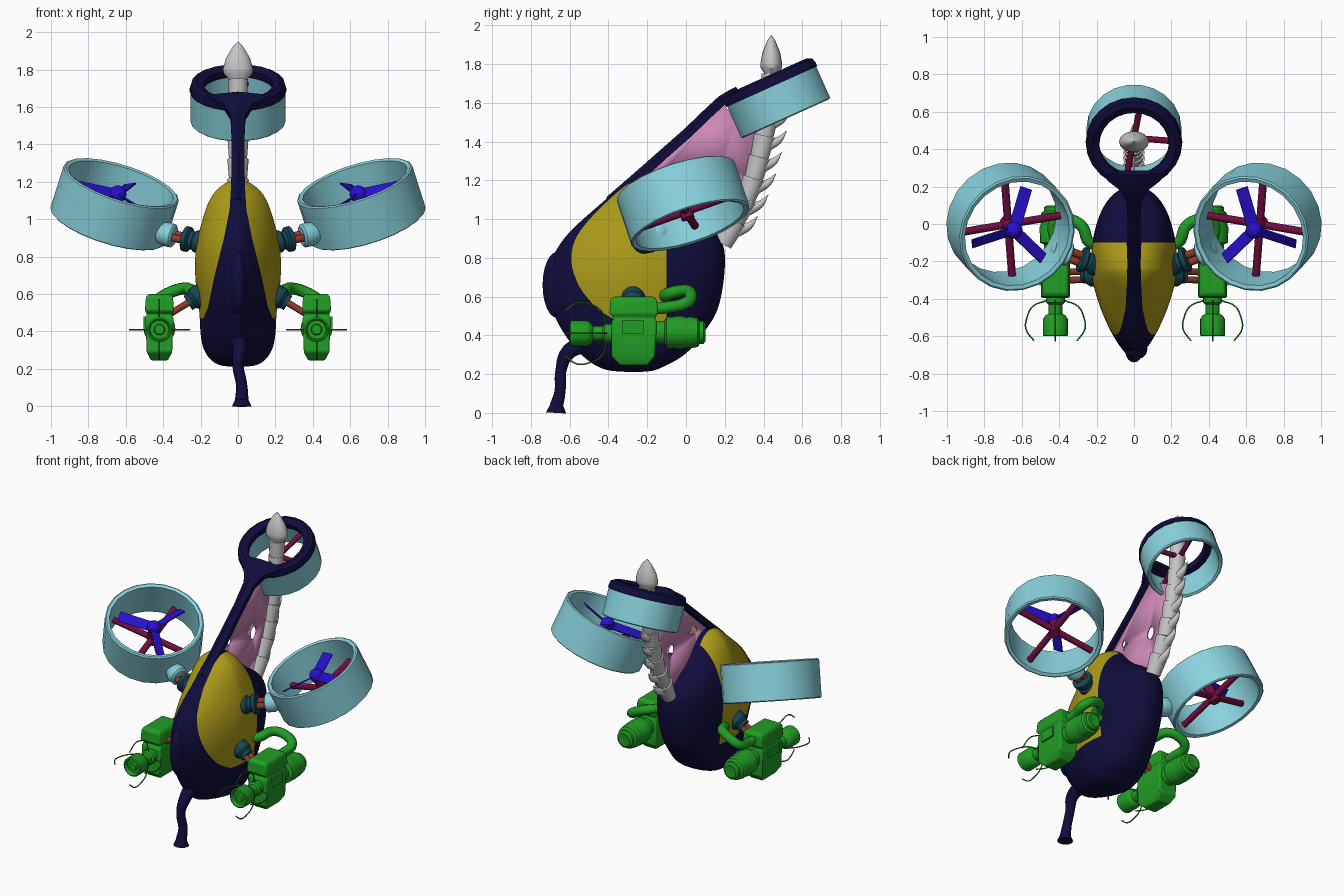
import bpy, bmesh, math
from mathutils import Vector, Matrix

cube = bpy.data.objects.get("Cube")
if cube:
    bpy.data.objects.remove(cube, do_unlink=True)


def material(name, *rgb):
    m = bpy.data.materials.new(name)
    m.use_nodes = True
    m.diffuse_color = (*rgb, 1)
    m.node_tree.nodes["Principled BSDF"].inputs["Base Color"].default_value = (*rgb, 1)
    return m


NAVY = material("navy", .005, .004, .045)
YELLOW = material("mustard", .42, .33, .01)
CYAN = material("pale cyan", .25, .64, .72)
GREEN = material("green", .015, .34, .018)
PINK = material("pink", .62, .25, .48)
GREY = material("light grey", .56, .56, .56)
CRIMSON = material("crimson", .17, .004, .05)
BLUE = material("blue", .022, .005, .62)
TEAL = material("dark teal", .008, .06, .09)
RUST = material("rust", .28, .04, .025)
UP = Vector((0, 0, 1))


def finish(name, bm, mat, matrix=Matrix(), angle=35):
    bmesh.ops.recalc_face_normals(bm, faces=bm.faces)
    me = bpy.data.meshes.new(name)
    bm.to_mesh(me)
    bm.free()
    me.transform(matrix)
    me.materials.append(mat)
    me.shade_smooth()
    me.set_sharp_from_angle(angle=math.radians(angle))
    ob = bpy.data.objects.new(name, me)
    bpy.context.collection.objects.link(ob)
    return ob


def loft(rings, closed=False):
    bm = bmesh.new()
    rows = [[bm.verts.new(p) for p in ring] for ring in rings]
    n = len(rows[0])
    for a, b in zip(rows, rows[1:] + rows[:1] if closed else rows[1:]):
        for i in range(n):
            bm.faces.new((a[i], a[(i + 1) % n], b[(i + 1) % n], b[i]))
    if not closed:
        bm.faces.new(rows[0])
        bm.faces.new(rows[-1])
    return bm


def frame(loc, axis, scale=(1, 1, 1)):
    turn = UP.rotation_difference(Vector(axis)).to_matrix().to_4x4()
    return Matrix.Translation(loc) @ turn @ Matrix.Diagonal((*scale, 1))


def lathe(name, profile, mat, loc, axis=UP, segs=20, closed=False, scale=(1, 1, 1)):
    angles = [2 * math.pi * i / segs for i in range(segs)]
    rings = [[(r * math.cos(a), r * math.sin(a), h) for a in angles] for r, h in profile]
    return finish(name, loft(rings, closed), mat, frame(loc, axis, scale))


def rod(name, p, q, r1, mat, r2=None, segs=12):
    d = Vector(q) - Vector(p)
    return lathe(name, [(r1, 0), (r1 if r2 is None else r2, d.length)], mat, p, d, segs)


def ball(name, loc, scale, mat):
    bm = bmesh.new()
    bmesh.ops.create_uvsphere(bm, u_segments=20, v_segments=12, radius=1)
    return finish(name, bm, mat, Matrix.Translation(loc) @ Matrix.Diagonal((*scale, 1)))


def tube(name, points, radius, mat, radii=None, steps=5):
    cu = bpy.data.curves.new(name, "CURVE")
    cu.dimensions = "3D"
    cu.bevel_depth, cu.bevel_resolution, cu.use_fill_caps = radius, 3, True
    sp = cu.splines.new("BEZIER")
    sp.resolution_u = steps
    sp.bezier_points.add(len(points) - 1)
    for i, (bp, p) in enumerate(zip(sp.bezier_points, points)):
        bp.co, bp.radius = p, radii[i] if radii else 1
        bp.handle_left_type = bp.handle_right_type = "AUTO"
    cu.materials.append(mat)
    ob = bpy.data.objects.new(name, cu)
    bpy.context.collection.objects.link(ob)


# Hull: height, front y, back y, half width
MID, REAR, LOW = -.24, -.1, .47
SECTIONS = [(.21, -.38, -.18, .08), (.235, -.46, -.12, .14), (.3, -.55, .01, .19),
            (.4, -.63, .08, .205), (.5, -.685, .16, .205), (.62, -.735, .19, .225),
            (.75, -.72, .205, .235), (.87, -.66, .205, .225), (.95, -.59, .14, .205),
            (1.02, -.51, .02, .185), (1.08, -.44, -.05, .165), (1.15, -.36, -.1, .13),
            (1.21, -.28, -.17, .05)]


def hull_ring(z, front, back, w):
    ring = []
    for i in range(32):
        a = 2 * math.pi * i / 32
        c, s = math.cos(a), math.sin(a)
        e, reach = (1.45, MID - front) if s < 0 else (2.2, back - MID)
        ring.append((w * math.copysign(abs(c) ** (2 / e), c),
                     MID + reach * math.copysign(abs(s) ** (2 / e), s), z))
    return ring


hull = finish("hull", loft([hull_ring(*s) for s in SECTIONS]), NAVY)
sub = hull.modifiers.new("smooth", "SUBSURF")
sub.levels = 2
smooth = bpy.data.meshes.new_from_object(hull.evaluated_get(bpy.context.evaluated_depsgraph_get()))
hull.modifiers.clear()
hull.data = smooth
smooth.materials.append(YELLOW)

# Side panels, cut along the edges of the front stripe
STRIPE = [(.47, .185), (.53, .16), (.7, .125), (.9, .075), (1.05, .045), (1.3, .03)]
bm = bmesh.new()
bm.from_mesh(smooth)


def cut(faces, co, no):
    geom = set(faces) | {e for f in faces for e in f.edges} | {v for f in faces for v in f.verts}
    bmesh.ops.bisect_plane(bm, geom=list(geom), dist=1e-5, plane_co=co, plane_no=no)


cut(bm.faces[:], (0, REAR, 0), (0, 1, 0))
for z, x in STRIPE:
    cut(bm.faces[:], (0, 0, z), UP)
for (z0, x0), (z1, x1) in zip(STRIPE, STRIPE[1:]):
    for s in (1, -1):
        band = [f for f in bm.faces if z0 < f.calc_center_median().z < z1
                and f.calc_center_median().y < REAR]
        cut(band, (s * x0, 0, z0), (z1 - z0, 0, -s * (x1 - x0)))
for f in bm.faces:
    c = f.calc_center_median()
    f.material_index = 0
    for (z0, x0), (z1, x1) in zip(STRIPE, STRIPE[1:]):
        if c.y < REAR and z0 < c.z < z1 and abs(c.x) > x0 + (x1 - x0) * (c.z - z0) / (z1 - z0):
            f.material_index = 1
bm.to_mesh(smooth)
bm.free()
smooth.shade_smooth()

ball("nose_bump", (0, -.665, .66), (.05, .075, .17), NAVY)
tube("front_leg", [(0, -.52, .36), (.01, -.61, .31), (.0, -.645, .22), (.02, -.65, .11), (.02, -.67, .03)],
     .033, NAVY, [1.5, 1.2, .9, .9, 1.1])
rod("front_foot", (.02, -.67, 0), (.02, -.668, .035), .052, NAVY, .036)

# Tail beam flaring into the top ring
BEAM = [(-.4, 1.08, .04), (-.25, 1.21, .036), (0, 1.43, .034), (.12, 1.545, .04),
        (.18, 1.6, .075), (.23, 1.63, .14), (.27, 1.65, .17)]
finish("tail_beam", loft([[(-w, y, z + .015), (0, y - .012, z + .032), (w, y, z + .015),
                           (w, y + .015, z - .015), (-w, y + .015, z - .015)]
                          for y, z, w in BEAM]), NAVY)
TAIL = Vector((0, -.41, .912))
lathe("tail_ring", [(.258, -.01), (.25, .018), (.225, .03), (.185, .012), (.188, -.03), (.258, -.03)],
      NAVY, (0, .43, 1.71), TAIL, 24, True)


def duct(name, loc, axis, r, half, wall):
    lathe(name, [(r, -half), (r, half), (r - wall * .3, half + .006), (r - wall, half),
                 (r - wall, -half), (r - wall * .3, -half - .006)], CYAN, loc, axis, 22, True)


duct("tail_duct", (0, .473, 1.615), TAIL, .254, .1, .025)
turn = frame((0, .46, 1.63), TAIL)
for i, deg in enumerate((-5, 80, 260)):
    a = math.radians(deg)
    rod(f"tail_strut_{i}", turn @ Vector((0, 0, 0)),
        turn @ Vector((.235 * math.cos(a), .235 * math.sin(a), 0)), .017, CRIMSON)

# Web with two holes between beam and spine
bm = bmesh.new()
outer = [(-.3, 1.14), (.19, 1.59), (.26, 1.52), (.42, 1.45), (.37, 1.24), (.2, .9), (-.15, .9)]
holes = [[(cy + ry * math.cos(i * math.pi / 8), cz + rz * math.sin(i * math.pi / 8)) for i in range(16)]
         for cy, cz, ry, rz in ((.17, 1.19, .035, .045), (-.1, 1.23, .02, .025))]
for loop in [outer] + holes:
    vs = [bm.verts.new((0, y, z)) for y, z in loop]
    for a, b in zip(vs, vs[1:] + vs[:1]):
        bm.edges.new((a, b))
bmesh.ops.triangle_fill(bm, use_beauty=True, edges=bm.edges[:])
web = finish("tail_web", bm, PINK)
thick = web.modifiers.new("thickness", "SOLIDIFY")
thick.thickness, thick.offset = .012, 0

# Spine of tapered segments with rear spikes and a pointed tip
SPINE = [(.19, .87), (.255, .99), (.31, 1.1), (.35, 1.21), (.38, 1.32), (.405, 1.43),
         (.425, 1.54), (.437, 1.64), (.44, 1.75)]
for i, ((y0, z0), (y1, z1)) in enumerate(zip(SPINE, SPINE[1:])):
    rod(f"spine_segment_{i}", (0, y0, z0), (0, y1, z1), .048, GREY, .06 - .001 * i, 14)
    if i < 6:
        tube(f"spine_spike_{i}", [(0, y1 + .01, z1 - .05), (0, y1 + .07, z1 - .025), (0, y1 + .115, z1 + .025)],
             .035, GREY, [1, .6, .03])
lathe("spine_tip", [(.045, -.03), (.05, .03), (.078, .06), (.08, .085), (.065, .14), (.03, .2), (.001, .23)],
      GREY, (0, .44, 1.72), UP, 16, scale=(1, .7, 1))

for s, side in ((1, "left"), (-1, "right")):
    # Side rotor
    axis = Vector((-.29 * s, -.3, .91)).normalized()
    hub = Vector((.66 * s, -.015, 1.08))
    duct(side + "_duct", hub, axis, .322, .122, .03)
    turn = frame(hub, axis)

    def at(deg, r, h):
        a = math.radians(deg)
        return turn @ Vector((s * r * math.cos(a), r * math.sin(a), h))

    for i in range(4):
        rod(f"{side}_strut_{i}", at(0, 0, -.045), at(83 + 90 * i, .3, -.045), .021, CRIMSON)
    rod(side + "_strut_hub", at(0, 0, -.085), at(0, 0, .05), .035, CRIMSON)
    ball(side + "_rotor_hub", at(0, 0, .06), (.046, .046, .046), BLUE)
    for i in range(3):
        bm = bmesh.new()
        bmesh.ops.create_cube(bm, size=1, matrix=Matrix.Translation((.135, 0, 0))
                              @ Matrix.Rotation(s * .5, 4, "X") @ Matrix.Diagonal((.21, .065, .008, 1)))
        a = math.radians(104 + 120 * i)
        spin = Matrix.Rotation(a if s > 0 else math.pi - a, 4, "Z")
        finish(f"{side}_blade_{i}", bm, BLUE, turn @ Matrix.Translation((0, 0, .06)) @ spin)

    # Rotor arm
    root, knee = Vector((.17 * s, -.23, .87)), Vector((.385 * s, -.15, .92))
    arm = knee - root
    lathe(side + "_arm_socket", [(.06, 0), (.06, .06), (.05, .07), (.05, .09), (.068, .1), (.068, .125), (.04, .13)],
          TEAL, root, arm)
    for dy in (-.022, .022):
        rod(f"{side}_arm_rod_{dy}", root + Vector((0, dy, dy * .5)), knee + Vector((0, dy, dy * .5)), .021, RUST)
    lathe(side + "_arm_cup", [(.05, -.05), (.064, -.04), (.064, .01), (.045, .05), (.02, .06)], CYAN, knee, arm)

    # Pod mount
    root, end = Vector((.19 * s, -.27, .6)), Vector((.37 * s, -.28, .49))
    lathe(side + "_pod_socket", [(.062, 0), (.062, .05), (.045, .07), (.045, .09), (.02, .09)], TEAL, root, end - root)
    for dy in (-.022, .022):
        rod(f"{side}_pod_rod_{dy}", root + Vector((0, dy, 0)), end + Vector((0, dy, 0)), .018, RUST)

    # Pod body
    px, pz = .42 * s, .41
    rings = [[(px - w, y0, z), (px + w, y0, z), (px + w, y1, z), (px - w, y1, z)]
             for z, w, y0, y1 in ((.245, .045, -.34, -.2), (.29, .068, -.385, -.16), (.47, .075, -.385, -.15),
                                  (.49, .066, -.37, -.16), (.51, .078, -.395, -.145), (.585, .072, -.39, -.15), (.6, .06, -.37, -.17))]
    pod = finish(side + "_pod_body", loft(rings), GREEN)
    soft = pod.modifiers.new("soft edges", "BEVEL")
    soft.width, soft.segments = .008, 2
    bm = bmesh.new()
    bmesh.ops.create_cube(bm, size=1)
    finish(side + "_pod_panel", bm, GREEN, Matrix.Translation((px + .076 * s, -.275, .445)) @ Matrix.Diagonal((.02, .11, .07, 1)))
    lathe(side + "_pod_nozzle", [(.05, .35), (.05, .42), (.038, .43), (.038, .48), (.055, .49), (.067, .51), (.067, .595),
                                 (.058, .6), (.05, .575), (.03, .575), (.025, .59), (.001, .59)], GREEN, (px, 0, pz), (0, -1, 0))
    lathe(side + "_pod_motor", [(.06, -.17), (.06, -.11), (.082, -.1), (.085, -.02), (.078, 0), (.082, .02), (.075, .06), (.06, .07),
                                (.06, .09), (.045, .1), (.001, .095)], GREEN, (px, 0, pz + .005), (0, 1, 0))
    for i in range(4):
        dx, dz = math.cos(i * math.pi / 2), math.sin(i * math.pi / 2)
        tube(f"{side}_pod_prong_{i}", [(px + r * dx, y, pz + r * dz) for r, y in
             ((.05, -.41), (.12, -.44), (.152, -.5), (.158, -.56), (.115, -.625))], .004, GREEN)

    # Hose from hull to pod
    tube(side + "_hose", [(x * s, y, z) for x, y, z in ((.17, -.1, .59), (.235, -.1, .61), (.28, -.01, .63),
         (.36, .025, .61), (.425, .005, .57), (.42, -.09, .545), (.42, -.17, .54))], .032, GREEN)
